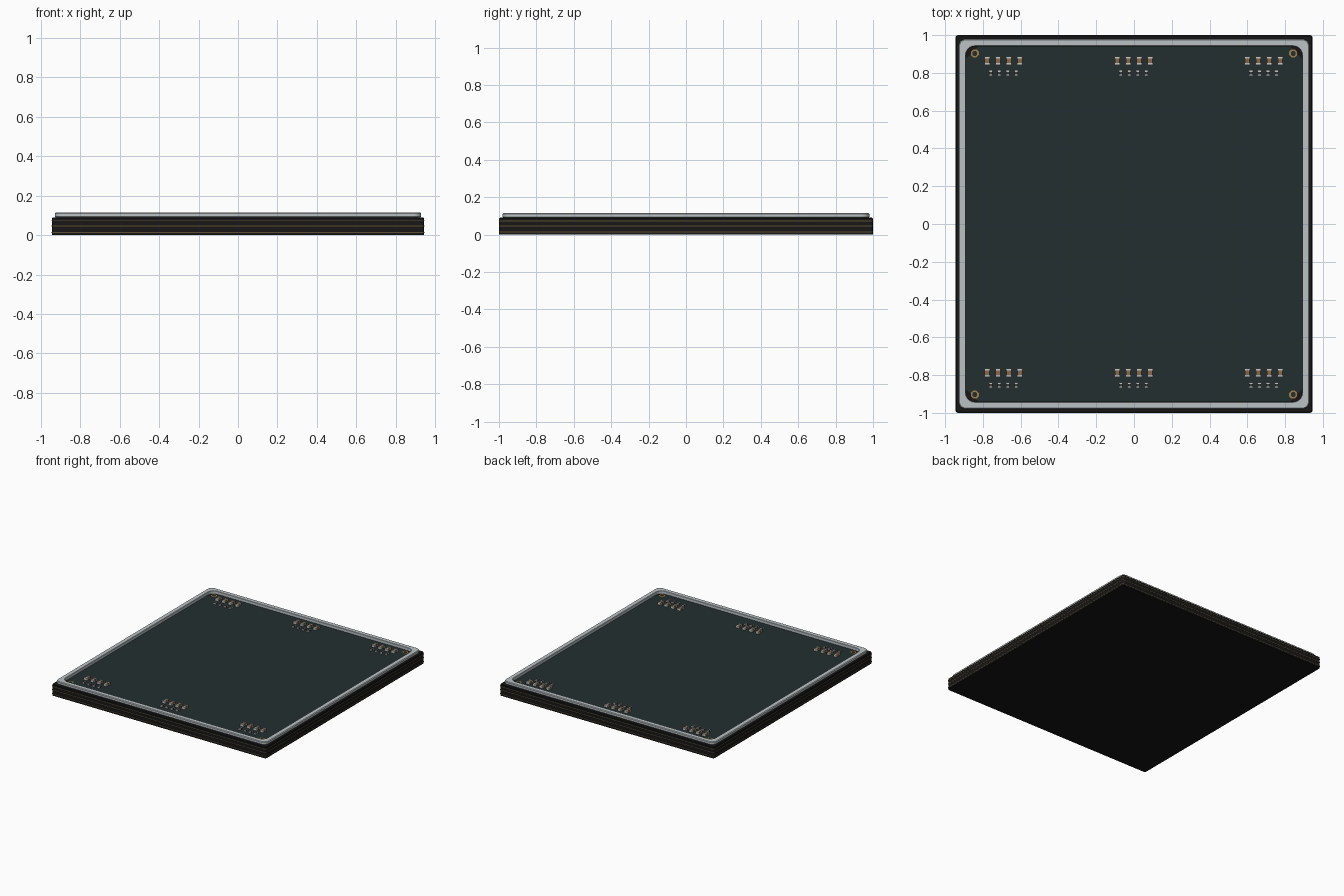
import bpy, math

cube = bpy.data.objects.get("Cube")
if cube:
    bpy.data.objects.remove(cube)


def material(name, r, g, b, rough=0.6):
    m = bpy.data.materials.new(name)
    m.use_nodes = True
    m.diffuse_color = (r, g, b, 1)
    node = m.node_tree.nodes["Principled BSDF"]
    node.inputs["Base Color"].default_value = (r, g, b, 1)
    node.inputs["Roughness"].default_value = rough
    return m


BLACK = material("black laminate", 0.009, 0.008, 0.008)
GREEN = material("dark green mask", 0.016, 0.028, 0.028)
STEEL = material("pale steel", 0.5, 0.54, 0.56)
GOLD = material("gold", 0.35, 0.21, 0.08)
SEAM = material("dull copper", 0.11, 0.08, 0.03)
BROWN = material("brown ceramic", 0.25, 0.14, 0.07)
DARK = material("dark resistor", 0.05, 0.045, 0.04)
SOLDER = material("solder", 0.58, 0.57, 0.54)


def make(name, verts, faces, mat):
    mesh = bpy.data.meshes.new(name)
    mesh.from_pydata(verts, [], faces)
    mesh.materials.append(mat)
    ob = bpy.data.objects.new(name, mesh)
    bpy.context.collection.objects.link(ob)
    return ob


def ring(hx, hy, r, z, seg=5):
    """Rounded rectangle outline; one segment gives a plain chamfer."""
    pts = []
    for q, (sx, sy) in enumerate(((1, 1), (-1, 1), (-1, -1), (1, -1))):
        for i in range(seg + 1):
            a = (q + i / seg) * math.pi / 2
            pts.append((sx * (hx - r) + r * math.cos(a),
                        sy * (hy - r) + r * math.sin(a), z))
    return pts


def loft(name, rings, mat, closed=False):
    """Skin stacked outlines, then cap them or join last to first."""
    n, k = len(rings[0]), len(rings)
    verts = [p for loop in rings for p in loop]
    faces = []
    for j in range(k if closed else k - 1):
        a, b = j * n, (j + 1) % k * n
        for i in range(n):
            faces.append((a + i, a + (i + 1) % n, b + (i + 1) % n, b + i))
    if not closed:
        faces += [tuple(reversed(range(n))), tuple(range((k - 1) * n, k * n))]
    return make(name, verts, faces, mat)


def box(name, x, y, z, sx, sy, sz, mat):
    bpy.ops.mesh.primitive_cube_add(size=1, location=(x, y, z + sz / 2))
    ob = bpy.context.object
    ob.name = name
    ob.scale = (sx, sy, sz)
    ob.data.materials.append(mat)
    return ob


# Substrate, with thin copper layers showing at its edge
W, D, TOP = 0.944, 0.999, 0.09
loft("substrate", [ring(W, D, 0.014, 0), ring(W, D, 0.014, TOP - 0.004),
                   ring(W - 0.004, D - 0.004, 0.012, TOP)], BLACK)
for i, z in enumerate((0.012, 0.044, 0.071)):
    loft(f"copper_layer_{i + 1}", [ring(W + 0.001, D + 0.001, 0.014, z),
                                   ring(W + 0.001, D + 0.001, 0.014, z + 0.004)], SEAM)

# Green board surface with chamfered corners
loft("board_surface", [ring(0.889, 0.94, 0.065, TOP - 0.002, 1),
                       ring(0.889, 0.94, 0.065, TOP + 0.002, 1)], GREEN)

# Raised metal stiffener frame with softened edges
FX, FY, IX, IY, HIGH, B = 0.929, 0.98, 0.891, 0.942, 0.114, 0.005
frame = loft("stiffener_frame", [
    ring(FX - B, FY - B, 0.035, TOP), ring(FX, FY, 0.04, TOP + B),
    ring(FX, FY, 0.04, HIGH - B), ring(FX - B, FY - B, 0.035, HIGH),
    ring(IX + 0.002, IY + 0.002, 0.05, HIGH), ring(IX, IY, 0.05, HIGH - 0.002),
    ring(IX, IY, 0.05, TOP)], STEEL, closed=True)
bpy.context.view_layer.objects.active = frame
frame.select_set(True)
bpy.ops.object.shade_smooth_by_angle(angle=math.radians(30))
frame.select_set(False)

# Gold locating rings in the corners
for sx in (-1, 1):
    for sy in (-1, 1):
        loops = []
        for r, z in ((0.023, TOP), (0.023, 0.094), (0.014, 0.094), (0.014, TOP)):
            loops.append([(sx * 0.843 + r * math.cos(i * math.pi / 4 + math.pi / 8),
                           sy * 0.903 + r * math.sin(i * math.pi / 4 + math.pi / 8), z)
                          for i in range(8)])
        loft("corner_ring", loops, GOLD, closed=True)


def component(name, x, y, w, length, h, cap, mat):
    """Chip part with a body and a solder cap at each end."""
    box(name + "_body", x, y, TOP, w * 0.86, length - cap, h * 0.92, mat)
    for s in (-1, 1):
        box(name + "_cap", x, y + s * (length - cap) / 2, TOP, w, cap, h, SOLDER)


# Six clusters, each a row of capacitors above a row of resistors
for cx in (-0.691, -0.002, 0.687):
    for cy in (0.865, -0.788):
        for i in range(4):
            k = i - 1.5
            component("capacitor", cx + k * 0.058, cy, 0.029, 0.045, 0.02, 0.01, BROWN)
            component("resistor", cx + k * 0.045, cy - 0.066, 0.019, 0.03, 0.012, 0.008, DARK)
